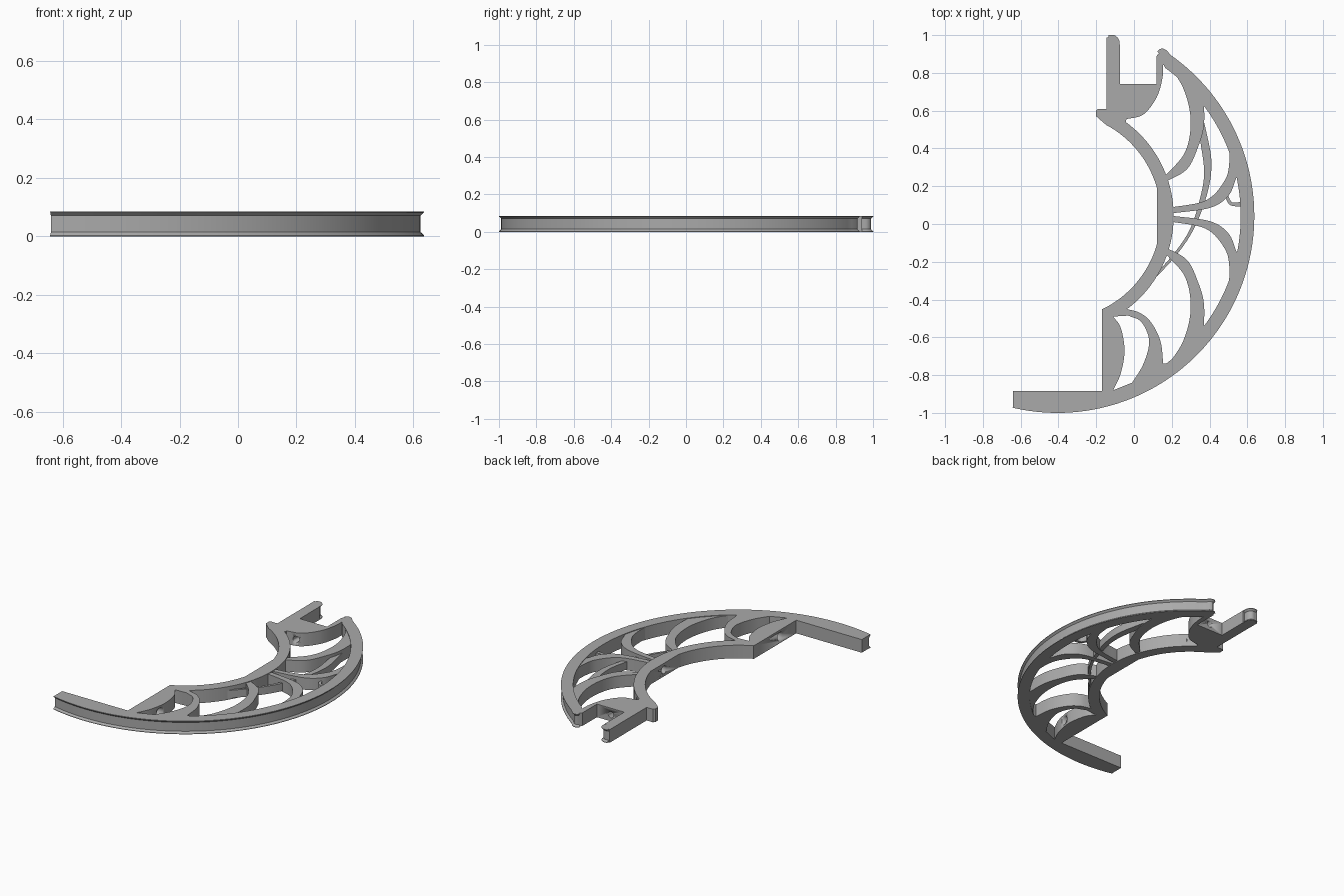
import bpy, bmesh, math
from mathutils import Vector, Matrix

cube = bpy.data.objects.get("Cube")
if cube:
    bpy.data.objects.remove(cube, do_unlink=True)

HEIGHT = 0.085
CENTRE = Vector((-0.405, 0.042))
RIM, LIP = 1.03, 0.012

grey = bpy.data.materials.new("satin grey")
grey.use_nodes = True
grey.diffuse_color = (0.4, 0.4, 0.4, 1)
grey.node_tree.nodes["Principled BSDF"].inputs["Base Color"].default_value = (0.4, 0.4, 0.4, 1)


def arc(radius, start, end, steps=48):
    angles = [math.radians(start + (end - start) * i / steps) for i in range(steps + 1)]
    return [(CENTRE.x + radius * math.cos(a), CENTRE.y + radius * math.sin(a)) for a in angles]


def smooth(points, steps=8):
    """Smooth curve through a few points."""
    p = [Vector(q) for q in points]
    p = [2 * p[0] - p[1]] + p + [2 * p[-1] - p[-2]]
    out = []
    for a, b, c, d in zip(p, p[1:], p[2:], p[3:]):
        for i in range(steps):
            t = i / steps
            out.append(tuple(0.5 * (2 * b + (c - a) * t + (2 * a - 5 * b + 4 * c - d) * t * t
                                    + (3 * b - a - 3 * c + d) * t ** 3)))
    return out + [tuple(points[-1])]


def mirrored(points):
    return [(x, 0.1 - y) for x, y in points]


def finish(name, bm):
    mesh = bpy.data.meshes.new(name)
    bmesh.ops.remove_doubles(bm, verts=bm.verts, dist=0.0002)
    bmesh.ops.recalc_face_normals(bm, faces=bm.faces)
    bm.to_mesh(mesh)
    bm.free()
    mesh.materials.clear()
    mesh.materials.append(grey)
    obj = bpy.data.objects.new(name, mesh)
    bpy.context.collection.objects.link(obj)
    bpy.ops.object.select_all(action='DESELECT')
    obj.select_set(True)
    bpy.context.view_layer.objects.active = obj
    bpy.ops.object.shade_smooth_by_angle(angle=math.radians(30))
    return obj


def plate(name, loops, low, high):
    """Flat plate: the first loop is the outline, the others are openings."""
    curve = bpy.data.curves.new(name + " outline", 'CURVE')
    curve.dimensions, curve.fill_mode = '2D', 'BOTH'
    curve.extrude = (high - low) / 2
    for loop in loops:
        spline = curve.splines.new('POLY')
        spline.points.add(len(loop) - 1)
        for point, (x, y) in zip(spline.points, loop):
            point.co = (x, y, 0, 1)
        spline.use_cyclic_u = True
    temp = bpy.data.objects.new(name + " outline", curve)
    bpy.context.collection.objects.link(temp)
    bpy.context.view_layer.update()
    mesh = bpy.data.meshes.new_from_object(temp.evaluated_get(bpy.context.evaluated_depsgraph_get()))
    bm = bmesh.new()
    bm.from_mesh(mesh)
    bmesh.ops.translate(bm, verts=bm.verts, vec=(0, 0, (low + high) / 2))
    bpy.data.objects.remove(temp)
    bpy.data.meshes.remove(mesh)
    return finish(name, bm)


def lip(name, path, top):
    """Sloped flange along an edge; outward is to the right of the path."""
    pts = [Vector(p) for p in path]
    section = [(-0.003, 0), (LIP, 0), (LIP, 0.003), (0, 0.014), (-0.003, 0.014)]
    bm = bmesh.new()
    rows = []
    for i, p in enumerate(pts):
        along = (pts[min(i + 1, len(pts) - 1)] - pts[max(i - 1, 0)]).normalized()
        out = Vector((along.y, -along.x))
        rows.append([bm.verts.new((*(p + out * o), HEIGHT - z if top else z)) for o, z in section])
    for a, b in zip(rows, rows[1:]):
        for i in range(len(section)):
            j = (i + 1) % len(section)
            bm.faces.new((a[i], a[j], b[j], b[i]))
    bm.faces.new(rows[0])
    bm.faces.new(rows[-1])
    return finish(name, bm)


# Frame: curved rim, notch with finger, hook, inner ring and foot
rim_edge = arc(RIM, -103.2, 55, 72) + smooth([(0.165, 0.91), (0.147, 0.917), (0.132, 0.905)], 4)
finger_tip = smooth([(-0.087, 0.94), (-0.09, 0.97), (-0.108, 0.988), (-0.135, 0.988)], 4)
inner_edge = arc(0.547, 62, 15.2, 24) + arc(0.547, -15.2, -64.5, 24)
outline = ([(-0.64, -0.885)] + rim_edge + [(0.12, 0.89), (0.12, 0.74), (-0.075, 0.74), (-0.075, 0.94)]
           + finger_tip + [(-0.145, 0.988), (-0.145, 0.61), (-0.19, 0.61), (-0.2, 0.6), (-0.2, 0.57)]
           + inner_edge + [(-0.17, -0.45), (-0.17, -0.885)])
opening = (smooth([(-0.04, 0.555), (0.05, 0.58), (0.12, 0.67), (0.15, 0.77), (0.155, 0.845)])
           + arc(0.97, 54, -53.5)
           + smooth([(0.155, -0.74), (0.14, -0.62), (0.09, -0.52), (0.03, -0.47), (-0.04, -0.45)])
           + arc(0.615, -52, 54))
window = (smooth([(-0.11, -0.49), (-0.07, -0.55), (-0.05, -0.67), (-0.07, -0.79), (-0.11, -0.88)])
          + smooth([(-0.01, -0.84), (0.05, -0.74), (0.08, -0.62), (0.04, -0.52), (-0.03, -0.485)]))
frame = plate("frame", [outline, opening, window], 0, HEIGHT)

# Screw bores: notch floor, inner flat, foot wall
bores = [((0.02, 0.65), 'X', 0.02, 0.3), ((0.11, 0.05), 'Y', 0.025, 0.12), ((-0.12, -0.72), 'Y', 0.028, 0.2)]
for (x, y), axis, radius, length in bores:
    bm = bmesh.new()
    bmesh.ops.create_cone(bm, cap_ends=True, segments=20, radius1=radius, radius2=radius, depth=length,
                          matrix=Matrix.Translation((x, y, HEIGHT / 2)) @ Matrix.Rotation(math.pi / 2, 4, axis))
    cutter = finish("bore cutter", bm)
    cutter.hide_render = True
    cut = frame.modifiers.new("bore", 'BOOLEAN')
    cut.operation, cut.solver, cut.object = 'DIFFERENCE', 'EXACT', cutter
    bpy.context.view_layer.objects.active = frame
    bpy.ops.object.modifier_apply(modifier=cut.name)
    bpy.data.objects.remove(cutter)

# Flanges on the rim and finger tip, top and bottom
for top in (False, True):
    side = "upper" if top else "lower"
    lip(side + " rim flange", rim_edge, top)
    lip(side + " finger flange", finger_tip, top)

# Web: curved ribs and spokes, mirrored front to back
rib = ([(0.17, 0.86), (0.26, 0.72), (0.3, 0.55), (0.27, 0.38), (0.16, 0.25)],
       [(0.37, 0.67), (0.37, 0.52), (0.34, 0.41), (0.28, 0.29), (0.16, 0.22)])
spoke = ([(0.5, 0.44), (0.505, 0.33), (0.48, 0.23), (0.38, 0.125), (0.18, 0.085)],
         [(0.57, 0.3), (0.54, 0.24), (0.5, 0.15), (0.4, 0.085), (0.17, 0.053)])
for name, (near, far) in (("rib", rib), ("spoke", spoke)):
    for side, flip in (("back", list), ("front", mirrored)):
        loop = smooth(flip(near)) + smooth(flip(far))[::-1]
        plate(side + " " + name, [loop], 0.004, HEIGHT - 0.004)

# Thin cross strand and small strut
strand = (smooth([(0.34, 0.66), (0.38, 0.5), (0.41, 0.33), (0.39, 0.17), (0.32, -0.02), (0.22, -0.17), (0.08, -0.32)])
          + smooth([(0.34, 0.6), (0.35, 0.45), (0.37, 0.3), (0.36, 0.18), (0.3, -0.02), (0.2, -0.17), (0.08, -0.3)])[::-1])
plate("cross strand", [strand], 0.01, 0.06)
strut = (smooth([(0.44, 0.17), (0.49, 0.16), (0.52, 0.115), (0.58, 0.12)])
         + smooth([(0.44, 0.14), (0.48, 0.14), (0.51, 0.1), (0.58, 0.09)])[::-1])
plate("small strut", [strut], 0.01, 0.06)
